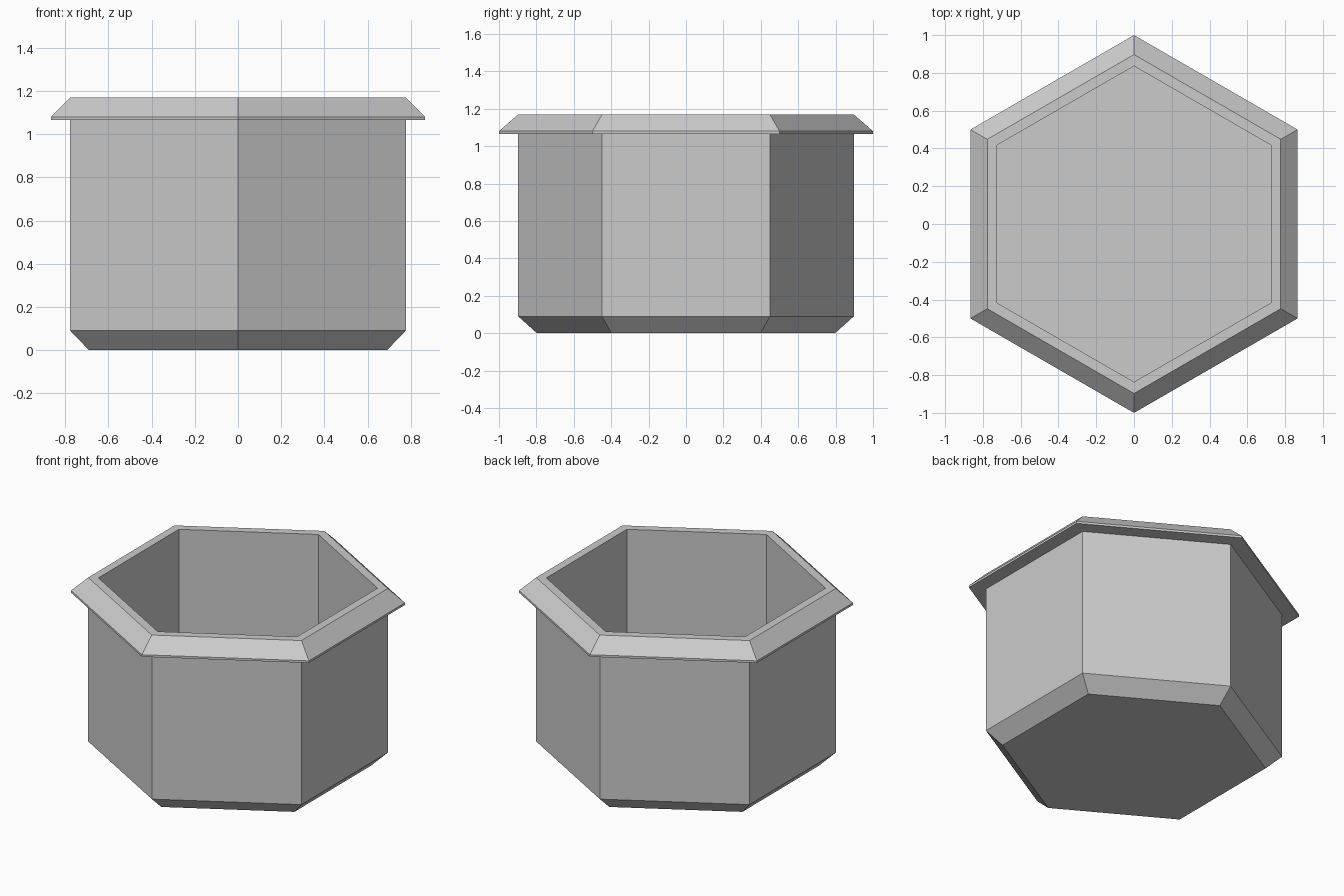
import bpy, bmesh, math

cube = bpy.data.objects.get("Cube")
if cube:
    bpy.data.objects.remove(cube, do_unlink=True)

SIDES = 6

# Single plain grey
grey = bpy.data.materials.new("plain grey")
grey.use_nodes = True
grey.diffuse_color = (0.6, 0.6, 0.6, 1)
grey.node_tree.nodes["Principled BSDF"].inputs["Base Color"].default_value = grey.diffuse_color


def hex_shell(name, profile):
    """Sweep a (radius, height) profile round a hexagon and cap both ends."""
    bm = bmesh.new()
    rings = []
    for radius, z in profile:
        ring = []
        for i in range(SIDES):
            a = math.pi / 2 + math.tau * i / SIDES
            ring.append(bm.verts.new((radius * math.cos(a), radius * math.sin(a), z)))
        rings.append(ring)
    for low, high in zip(rings, rings[1:]):
        for i in range(SIDES):
            j = (i + 1) % SIDES
            bm.faces.new((low[i], low[j], high[j], high[i]))
    bm.faces.new(list(reversed(rings[0])))
    bm.faces.new(rings[-1])
    bmesh.ops.recalc_face_normals(bm, faces=bm.faces[:])
    mesh = bpy.data.meshes.new(name)
    bm.to_mesh(mesh)
    bm.free()
    mesh.materials.append(grey)
    obj = bpy.data.objects.new(name, mesh)
    bpy.context.collection.objects.link(obj)
    return obj


# Chamfered base, straight wall, bevelled overhanging rim, hollow inside
hex_shell("hexagonal_pot", [
    (0.797, 0.0),     # base
    (0.897, 0.09),    # chamfer top
    (0.897, 1.066),   # wall top
    (1.0, 1.066),     # rim underside
    (1.0, 1.08),      # rim edge
    (0.897, 1.17),    # rim slope
    (0.836, 1.17),    # mouth
    (0.836, 0.09),    # inner floor
])
